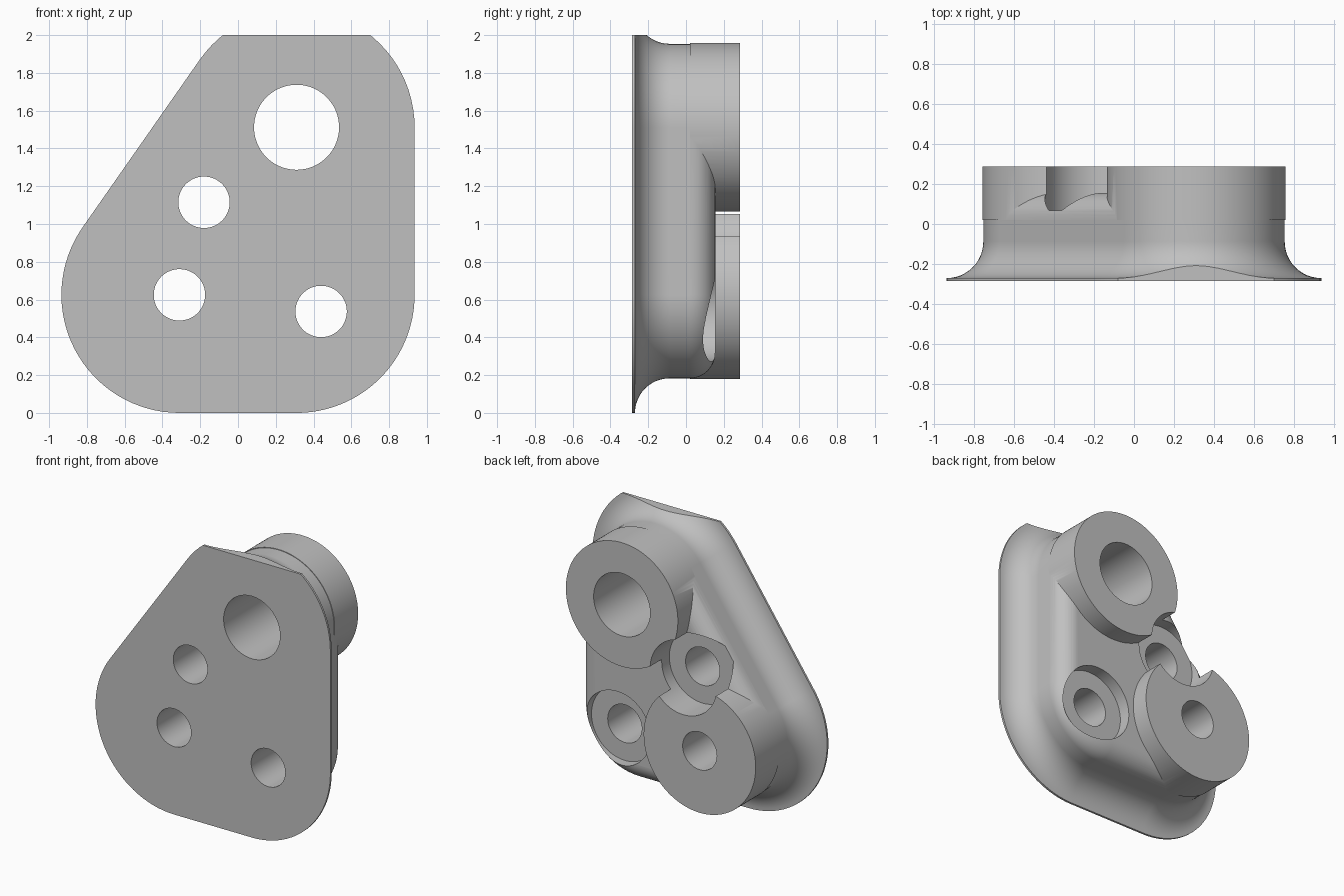
import bpy, bmesh
from math import sin, cos, pi, atan2, radians
from mathutils import Vector

old = bpy.data.objects.get("Cube")
if old:
    bpy.data.objects.remove(old, do_unlink=True)

grey = bpy.data.materials.new("plain grey")
grey.use_nodes = True
colour = (0.53, 0.53, 0.53, 1)
grey.diffuse_color = colour
grey.node_tree.nodes["Principled BSDF"].inputs["Base Color"].default_value = colour

# Corner centres (x, z) of the rounded triangular outline
LOW_LEFT, LOW_RIGHT, TOP = (-0.31, 0.625), (0.31, 0.625), (0.31, 1.512)
BORE = TOP
SMALL_HOLES = [(-0.18, 1.115), LOW_LEFT, (0.44, 0.537)]
slant = atan2(TOP[1] - LOW_LEFT[1], TOP[0] - LOW_LEFT[0]) + pi / 2
CORNERS = [(LOW_RIGHT, -pi / 2, 0), (TOP, 0, slant), (LOW_LEFT, slant, 1.5 * pi)]


def outline(r, y, steps=32):
    """Rounded triangle at depth y with corner radius r."""
    return [Vector((c[0] + r * cos(a), y, c[1] + r * sin(a)))
            for c, a0, a1 in CORNERS
            for a in (a0 + (a1 - a0) * i / steps for i in range(steps + 1))]


def cylinder(name, centre, r, y0, y1):
    """Cylinder running along y."""
    bpy.ops.mesh.primitive_cylinder_add(
        vertices=128, radius=r, depth=y1 - y0,
        location=(centre[0], (y0 + y1) / 2, centre[1]), rotation=(pi / 2, 0, 0))
    ob = bpy.context.object
    ob.name = name
    ob.data.materials.append(grey)
    return ob


def combine(target, tool, operation):
    """Apply a boolean and discard the tool."""
    mod = target.modifiers.new(tool.name, "BOOLEAN")
    mod.operation, mod.object, mod.solver = operation, tool, "EXACT"
    bpy.context.view_layer.objects.active = target
    bpy.ops.object.modifier_apply(modifier=mod.name)
    bpy.data.objects.remove(tool, do_unlink=True)


# Depth profile: thin flange lip, concave sweep, rounded back shoulder
SIDE, SWEEP, ROUND, N = 0.442, 0.183, 0.135, 12
turn = [pi / 2 * i / N for i in range(N + 1)]
profile = [(0.625, -0.285)]
profile += [(0.625 - SWEEP * sin(t), -0.087 - SWEEP * cos(t)) for t in turn]
profile += [(SIDE - ROUND + ROUND * cos(t), 0.02 + ROUND * sin(t)) for t in turn]

# Flanged body lofted through the profile
bm = bmesh.new()
rings = [[bm.verts.new(p) for p in outline(r, y)] for r, y in profile]
count = len(rings[0])
for a, b in zip(rings, rings[1:]):
    for i in range(count):
        j = (i + 1) % count
        bm.faces.new((a[i], a[j], b[j], b[i]))
bm.faces.new(rings[0])
bm.faces.new(rings[-1])

# Flat trim across the top of the flange
cut = bmesh.ops.bisect_plane(bm, geom=bm.verts[:] + bm.edges[:] + bm.faces[:],
                             plane_co=(0, 0, 2), plane_no=(0, 0, 1), clear_outer=True)
rim = [e for e in cut["geom_cut"] if isinstance(e, bmesh.types.BMEdge)]
bmesh.ops.edgeloop_fill(bm, edges=rim)
bmesh.ops.recalc_face_normals(bm, faces=bm.faces[:])
mesh = bpy.data.meshes.new("flanged_housing")
bm.to_mesh(mesh)
bm.free()
housing = bpy.data.objects.new("flanged_housing", mesh)
bpy.context.collection.objects.link(housing)
mesh.materials.append(grey)

# Two raised bosses
for name, centre in (("bore_boss", BORE), ("lower_boss", LOW_LEFT)):
    combine(housing, cylinder(name, centre, 0.446, 0.02, 0.287), "UNION")

# Recessed seats around the two outer bolt holes
for centre in (SMALL_HOLES[0], SMALL_HOLES[2]):
    combine(housing, cylinder("seat_cutter", centre, 0.265, 0.068, 0.5), "DIFFERENCE")

# Through holes
for centre, r in [(BORE, 0.225)] + [(c, 0.136) for c in SMALL_HOLES]:
    combine(housing, cylinder("hole_cutter", centre, r, -0.5, 0.5), "DIFFERENCE")

# Smooth curved walls, crisp edges
bpy.ops.object.select_all(action="DESELECT")
housing.select_set(True)
bpy.context.view_layer.objects.active = housing
bpy.ops.object.shade_smooth_by_angle(angle=radians(25))
weighted = housing.modifiers.new("weighted_normals", "WEIGHTED_NORMAL")
weighted.keep_sharp = True
